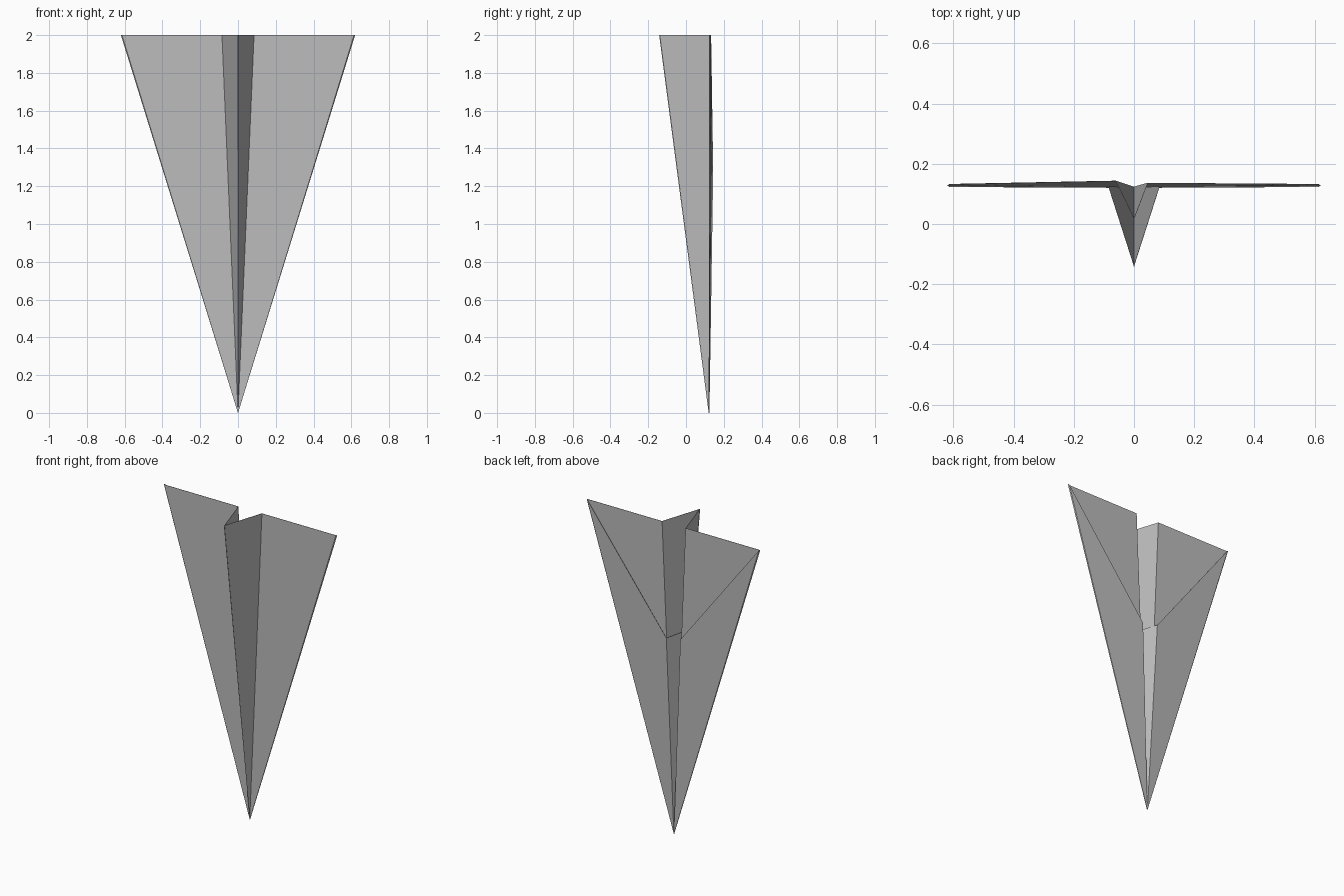
import bpy

cube = bpy.data.objects.get("Cube")
if cube:
    bpy.data.objects.remove(cube, do_unlink=True)

paper = bpy.data.materials.new("grey_paper")
paper.use_nodes = True
grey = (0.5, 0.5, 0.5, 1)
paper.diffuse_color = grey
paper.node_tree.nodes["Principled BSDF"].inputs["Base Color"].default_value = grey

TAIL = 2.0


def sheet(name, points, faces, thickness=0.002):
    """Folded sheet of paper, thickened away from its outer side."""
    mesh = bpy.data.meshes.new(name)
    mesh.from_pydata(points, [], faces)
    mesh.materials.append(paper)
    obj = bpy.data.objects.new(name, mesh)
    bpy.context.collection.objects.link(obj)
    if thickness:
        mod = obj.modifiers.new("paper_thickness", "SOLIDIFY")
        mod.thickness = thickness
        mod.offset = -1
    return obj


for name, s, peak in (("left", 1, (0.045, 0.137, 1.26)),
                      ("right", -1, (0.06, 0.144, 1.28))):
    def side(x, y, z):
        return (s * x, y, z)

    def wind(faces):
        return faces if s == 1 else [f[::-1] for f in faces]

    nose = side(0, 0.12, 0)
    nose_back = side(0, 0.124, 0)
    tip_front = side(0.614, 0.123, TAIL)
    tip_edge = side(0.62, 0.128, TAIL)
    tip_back = side(0.614, 0.133, TAIL)
    fold = side(0.085, 0.123, TAIL)
    keel = side(0, -0.142, TAIL)

    # Main sheet: wing and keel wall
    sheet(name + "_wing_and_keel", [nose, tip_front, fold, keel],
          wind([(0, 1, 2), (0, 2, 3)]))

    # Folded flap on the back, dipping into the channel
    sheet(name + "_back_flap",
          [nose_back, tip_back, side(*peak), side(0, 0.02, 1.27)],
          wind([(0, 2, 1), (0, 3, 2)]))

    # Rounded leading edge joining the two layers
    sheet(name + "_leading_edge",
          [nose, tip_front, tip_edge, tip_back, nose_back],
          wind([(0, 2, 1), (0, 4, 2), (4, 3, 2)]), thickness=0)
